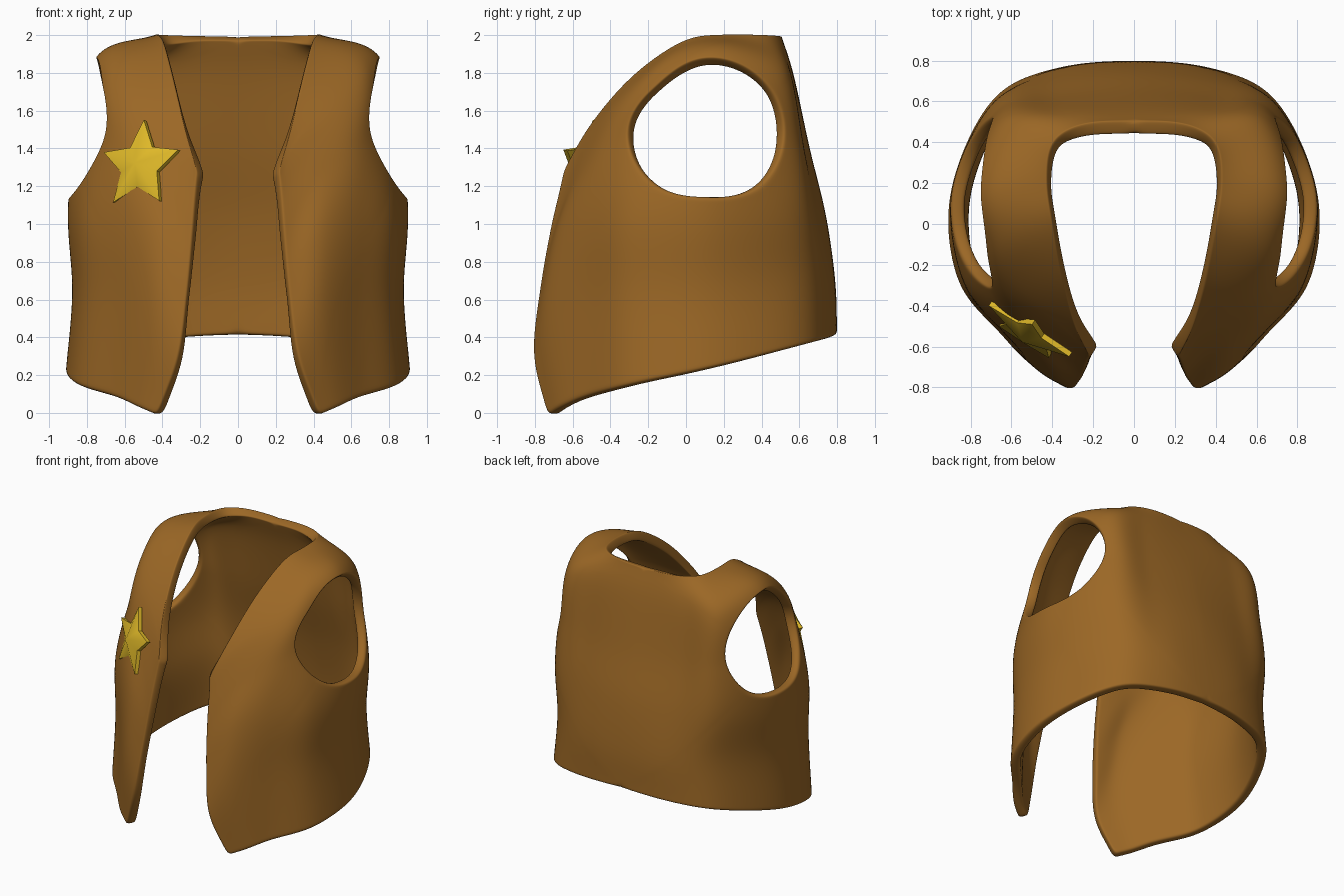
import bpy, bmesh, math
from mathutils import Vector

if "Cube" in bpy.data.objects:
    bpy.data.objects.remove(bpy.data.objects["Cube"])


def material(name, rgb):
    m = bpy.data.materials.new(name)
    m.diffuse_color = (*rgb, 1)
    m.use_nodes = True
    m.node_tree.nodes["Principled BSDF"].inputs["Base Color"].default_value = m.diffuse_color
    return m


def make_object(name, bm, mat):
    me = bpy.data.meshes.new(name)
    bm.to_mesh(me)
    bm.free()
    me.materials.append(mat)
    ob = bpy.data.objects.new(name, me)
    bpy.context.collection.objects.link(ob)
    return ob


def catmull(a, b, c, d, t):
    return 0.5 * (2 * b + (c - a) * t + (2 * a - 5 * b + 4 * c - d) * t * t
                  + (3 * b - a - 3 * c + d) * t ** 3)


def spline(pts, s, before=None):
    # smooth curve through pts, s in 0..1
    p = [before if before is not None else 2 * pts[0] - pts[1]] + pts + [2 * pts[-1] - pts[-2]]
    x = s * (len(pts) - 1)
    i = max(0, min(int(x), len(pts) - 2))
    return catmull(p[i], p[i + 1], p[i + 2], p[i + 3], x - i)


# Half of the cloth: columns run from hem to neck edge, from back centre to front edge
COLS = [
    [(0, .80, .415), (0, .79, .70), (0, .74, 1.05), (0, .655, 1.40), (0, .57, 1.79), (0, .505, 1.995)],
    [(.38, .765, .395), (.38, .755, .70), (.38, .705, 1.05), (.38, .63, 1.40), (.36, .56, 1.79), (.25, .49, 2.0)],
    [(.70, .61, .355), (.675, .595, .72), (.695, .595, 1.08), (.665, .57, 1.42), (.63, .51, 1.81), (.40, .395, 2.005)],
    [(.905, .15, .24), (.868, .15, .65), (.895, .15, 1.05), (.86, .17, 1.45), (.745, .18, 1.89), (.425, .20, 2.005)],
    [(.865, -.28, .15), (.83, -.28, .62), (.835, -.28, 1.05), (.755, -.22, 1.45), (.69, -.10, 1.84), (.395, -.01, 1.975)],
    [(.66, -.53, .085), (.63, -.54, .58), (.64, -.52, 1.02), (.635, -.435, 1.38), (.60, -.33, 1.66), (.345, -.28, 1.79)],
    [(.54, -.66, .03), (.46, -.725, .50), (.44, -.68, .95), (.43, -.575, 1.27), (.40, -.51, 1.46), (.285, -.505, 1.53)],
    [(.43, -.735, -.015), (.315, -.81, .30), (.265, -.775, .65), (.24, -.725, .95), (.225, -.68, 1.15), (.215, -.65, 1.28)],
]
COLS = [[Vector(p) for p in c] for c in COLS]


def surface(u, v):
    row = [spline(c, v) for c in COLS]
    mirrored = Vector((-row[1].x, row[1].y, row[1].z))
    return spline(row, u, mirrored)


# Armhole outline seen from the side: radius for every 45 degrees
RADII = [.415, .405, .388, .35, .405, .38, .345, .40]


def outside_armhole(p):
    dy, dz = p.y - .10, p.z - 1.49
    x = (math.atan2(dz, dy) % math.tau) / math.tau * 8
    i = int(x)
    r = catmull(*[RADII[(i + k) % 8] for k in (-1, 0, 1, 2)], x - i)
    return math.hypot(dy, dz) > r


brown = material("brown leather", (.33, .137, .019))
gold = material("gold", (.75, .49, .022))

# Vest: rings of faces spreading from the armhole to the hem, neck and front edge
N, RINGS = 22, 12
border = ([(i / N, 0) for i in range(N)] + [(1, i / N) for i in range(N)]
          + [(1 - i / N, 1) for i in range(N)] + [(0, 1 - i / N) for i in range(N)])
CU, CV = 3.15 / 7, 3.03 / 5
bm = bmesh.new()
rays = []
for bu, bv in border:
    def at(t):
        return surface(CU + (bu - CU) * t, CV + (bv - CV) * t)
    lo, hi = 0.0, 1.0
    for _ in range(18):
        mid = (lo + hi) / 2
        if outside_armhole(at(mid)):
            hi = mid
        else:
            lo = mid
    # rings sit closer together near both edges
    steps = [.5 - .5 * math.cos(math.pi * (.15 * math.sin(math.tau * k / RINGS) / math.pi + k / RINGS))
             for k in range(RINGS + 1)]
    rays.append([bm.verts.new(at(hi + (1 - hi) * s)) for s in steps])
for i, a in enumerate(rays):
    b = rays[(i + 1) % len(rays)]
    for k in range(RINGS):
        bm.faces.new((a[k], a[k + 1], b[k + 1], b[k]))
bm.normal_update()
if sum(f.normal.x * f.calc_center_median().x + f.normal.y * f.calc_center_median().y
       for f in bm.faces) < 0:
    bmesh.ops.reverse_faces(bm, faces=bm.faces[:])
for f in bm.faces:
    f.smooth = True
vest = make_object("vest", bm, brown)
mirror = vest.modifiers.new("mirror", 'MIRROR')
mirror.use_clip = True
mirror.merge_threshold = .002
solid = vest.modifiers.new("thickness", 'SOLIDIFY')
solid.thickness = .068
solid.offset = -1
soft = vest.modifiers.new("rounded rims", 'SUBSURF')
soft.levels = soft.render_levels = 2

# Star badge: faceted five-pointed star lying on the chest
centre = Vector((-.515, -.53, 1.31))
right = Vector((.84, -.54, 0)).normalized()
out = Vector((-.54, -.84, .22)).normalized()
up = out.cross(right)
bm = bmesh.new()


def star_ring(depth):
    ring = []
    for i in range(10):
        r = .118 if i % 2 else .245
        a = math.pi / 2 + .03 + i * math.pi / 5
        ring.append(bm.verts.new(centre + right * r * math.cos(a) + up * r * math.sin(a) + out * depth))
    return ring


front, back = star_ring(.012), star_ring(-.015)
tip = bm.verts.new(centre + out * .06)
for i in range(10):
    j = (i + 1) % 10
    bm.faces.new((tip, front[i], front[j])).smooth = True
    bm.faces.new((front[i], back[i], back[j], front[j]))
bm.faces.new(back[::-1])
make_object("star_badge", bm, gold)
